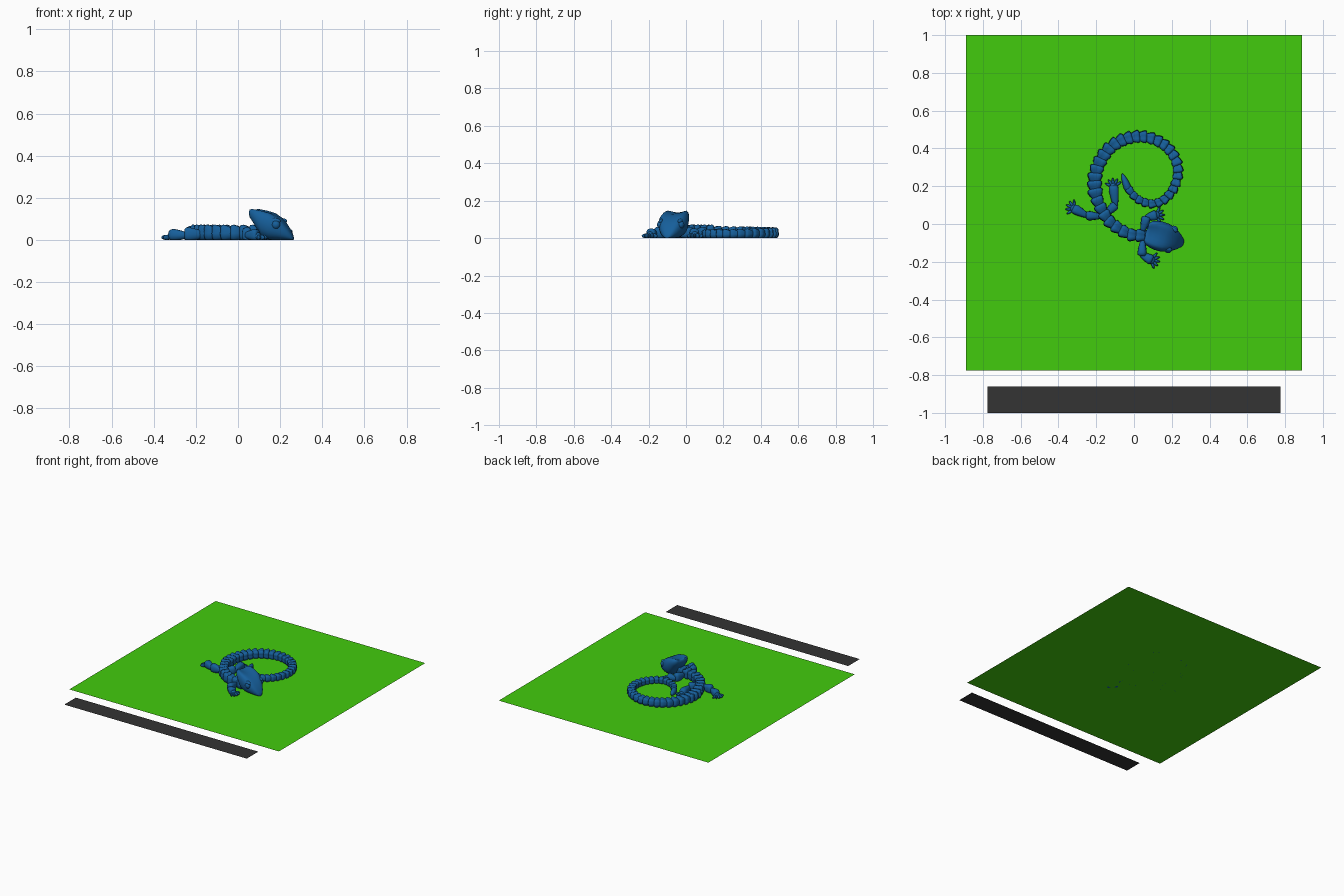
import bpy, bmesh
from math import sin, cos, pi, radians
from mathutils import Vector, Matrix

if "Cube" in bpy.data.objects:
    bpy.data.objects.remove(bpy.data.objects["Cube"])


def material(name, rgb):
    m = bpy.data.materials.new(name)
    m.diffuse_color = (*rgb, 1)
    m.use_nodes = True
    m.node_tree.nodes["Principled BSDF"].inputs["Base Color"].default_value = m.diffuse_color
    return m


BLUE = material("blue", (0.008, 0.115, 0.33))
GREEN = material("green", (0.055, 0.6, 0.004))
DARK = material("dark", (0.033, 0.033, 0.033))


def finish(bm, name, mat, angle=50):
    bmesh.ops.recalc_face_normals(bm, faces=bm.faces)
    me = bpy.data.meshes.new(name)
    bm.to_mesh(me)
    bm.free()
    ob = bpy.data.objects.new(name, me)
    bpy.context.collection.objects.link(ob)
    me.materials.append(mat)
    bpy.ops.object.select_all(action='DESELECT')
    ob.select_set(True)
    bpy.context.view_layer.objects.active = ob
    bpy.ops.object.shade_smooth_by_angle(angle=radians(angle))
    return ob


def loft(bm, rings):
    vs = [[bm.verts.new(p) for p in r] for r in rings]
    n = len(vs[0])
    for a, b in zip(vs, vs[1:]):
        for i in range(n):
            bm.faces.new((a[i], a[(i + 1) % n], b[(i + 1) % n], b[i]))
    bm.faces.new(vs[0])
    bm.faces.new(vs[-1])


def frame(p, d):
    d = Vector((d[0], d[1], 0)).normalized()
    return Matrix.Translation((p[0], p[1], 0)) @ d.to_track_quat('X', 'Z').to_matrix().to_4x4()


# One articulated link: narrow in front, flaring backwards, twin ridge on top, flat belly
LINK = [(-.72, .35), (-.6, .5), (-.3, .7), (.05, .88), (.4, 1), (.6, .95), (.72, .72), (.74, .35)]
TIP = [(-.55, .5), (-.45, .85), (-.25, 1), (0, .9), (.25, .65), (.43, .35), (.5, .1)]


def link(bm, p, d, length, w, h, stations=LINK, ridge=.16):
    m = frame(p, d)
    rings = []
    for t, s in stations:
        ring = []
        for k in range(20):
            a = 2 * pi * k / 20
            r = 1 - ridge * cos(4 * a) * (sin(a) > 0)
            z = h * (.4 + .55 * r * sin(a) * s)
            ring.append(m @ Vector((t * length, w * s * r * cos(a), max(z, 0))))
        rings.append(ring)
    loft(bm, rings)


def blob(bm, m, size, u=14, v=10):
    bmesh.ops.create_uvsphere(bm, u_segments=u, v_segments=v, radius=1,
                              matrix=m @ Matrix.Diagonal((*size, 1)))


# Ground plate and the strip in front of it
for name, x, y0, y1, mat in (("plate", .89, -.775, 1, GREEN), ("front_strip", .775, -1, -.86, DARK)):
    bm = bmesh.new()
    bm.faces.new([bm.verts.new(c) for c in ((-x, y0, 0), (x, y0, 0), (x, y1, 0), (-x, y1, 0))])
    finish(bm, name, mat)

# Spine path from neck to tail end, resampled smoothly
PATH = [Vector(p) for p in (
    (.11, -.07), (.045, -.062), (-.02, -.055), (-.077, -.026), (-.13, .015), (-.17, .075),
    (-.2, .15), (-.207, .24), (-.185, .32), (-.135, .395), (-.065, .442), (.02, .462),
    (.1, .45), (.17, .41), (.218, .345), (.232, .27), (.21, .19), (.16, .13),
    (.1, .108), (.04, .122), (-.005, .155), (-.033, .195))]
pts = [2 * PATH[0] - PATH[1]] + PATH + [2 * PATH[-1] - PATH[-2]]
dense = []
for a, b, c, d in zip(pts, pts[1:], pts[2:], pts[3:]):
    for i in range(24):
        t = i / 24
        dense.append(.5 * (2 * b + (c - a) * t + (2 * a - 5 * b + 4 * c - d) * t * t
                           + (3 * b - a - 3 * c + d) * t ** 3))

bm_body, bm_tail = bmesh.new(), bmesh.new()
total = sum((q - p).length for p, q in zip(dense, dense[1:]))
run, target = 0, .02
for p, q in zip(dense, dense[1:]):
    run += (q - p).length
    if run >= target:
        f = run / total
        step = .046 - .012 * f
        if f < .26:
            link(bm_body, q, q - p, step, .036, .08)
        else:
            g = (f - .26) / .74
            link(bm_tail, q, q - p, step, .043 - .021 * g, .073 - .028 * g)
        target += step
link(bm_tail, (-.045, .22), (-.035, .09), .1, .02, .042, TIP, 0)
finish(bm_body, "body_links", BLUE)
finish(bm_tail, "tail_links", BLUE)

# Legs: shoulder, elbow, paw and toe direction
LEGS = {
    "front_left_leg": ((.045, -.04), (.066, .035), (.115, .046), (1, .05)),
    "front_right_leg": ((.045, -.085), (.042, -.165), (.09, -.19), (1, -.2)),
    "hind_left_leg": ((-.15, .05), (-.098, .1), (-.108, .195), (-.1, 1)),
    "hind_right_leg": ((-.17, .04), (-.25, .045), (-.315, .08), (-1, .5)),
}
for name, (s, e, p, d) in LEGS.items():
    bm = bmesh.new()
    s, e, p = Vector(s), Vector(e), Vector(p)
    link(bm, (s + e) / 2, e - s, (e - s).length * .75, .025, .065, ridge=.06)
    link(bm, (e + p) / 2, p - e, (p - e).length * .85, .027, .056, ridge=.06)
    # Paw with five spread toes
    m = frame(p, d)
    blob(bm, m @ Matrix.Translation((0, 0, .018)), (.022, .022, .018))
    for k in range(-2, 3):
        a = radians(k * 30)
        t = m @ Matrix.Rotation(a, 4, 'Z') @ Matrix.Translation((.027, 0, .012))
        blob(bm, t, (.023, .0075, .012), 10, 8)
    finish(bm, name, BLUE)

# Head: x along the snout, half width, bottom, top, dip between the two crests
HEAD = [(-.104, .038, .115, .138, .004), (-.1, .052, .1, .149, .012), (-.085, .066, .08, .155, .02),
        (-.06, .074, .04, .155, .022), (-.035, .078, .006, .151, .02), (0, .077, 0, .139, .014),
        (.03, .068, 0, .118, .008), (.06, .053, 0, .088, .003), (.083, .037, 0, .055, 0),
        (.098, .021, 0, .028, 0), (.104, .01, 0, .014, 0)]
hm = frame((.163, -.072), (1, -.3))
bm = bmesh.new()
rings = []
for x, w, lo, hi, dip in HEAD:
    ring = []
    for k in range(32):
        a = 2 * pi * k / 32
        c, s = cos(a), sin(a)
        y = abs(c) ** .72 * (1 if c > 0 else -1)
        z = abs(s) ** .72 * (1 if s > 0 else -1)
        drop = dip * max(0, 1 - (y / .75) ** 2) if s > 0 else 0
        taper = 1 if s > 0 else 1 + .12 * z
        ring.append(hm @ Vector((x, w * y * taper, (lo + hi) / 2 + (hi - lo) / 2 * z - drop)))
    rings.append(ring)
loft(bm, rings)
finish(bm, "head", BLUE)

# Eyes with a raised lid behind each
for side, sgn in (("left", 1), ("right", -1)):
    bm = bmesh.new()
    blob(bm, hm @ Matrix.Translation((.034, sgn * .057, .072)), (.021, .018, .021), 20, 14)
    finish(bm, side + "_eye", BLUE)
    bm = bmesh.new()
    blob(bm, hm @ Matrix.Translation((.025, sgn * .053, .09)), (.032, .014, .014), 16, 10)
    finish(bm, side + "_brow", BLUE)
